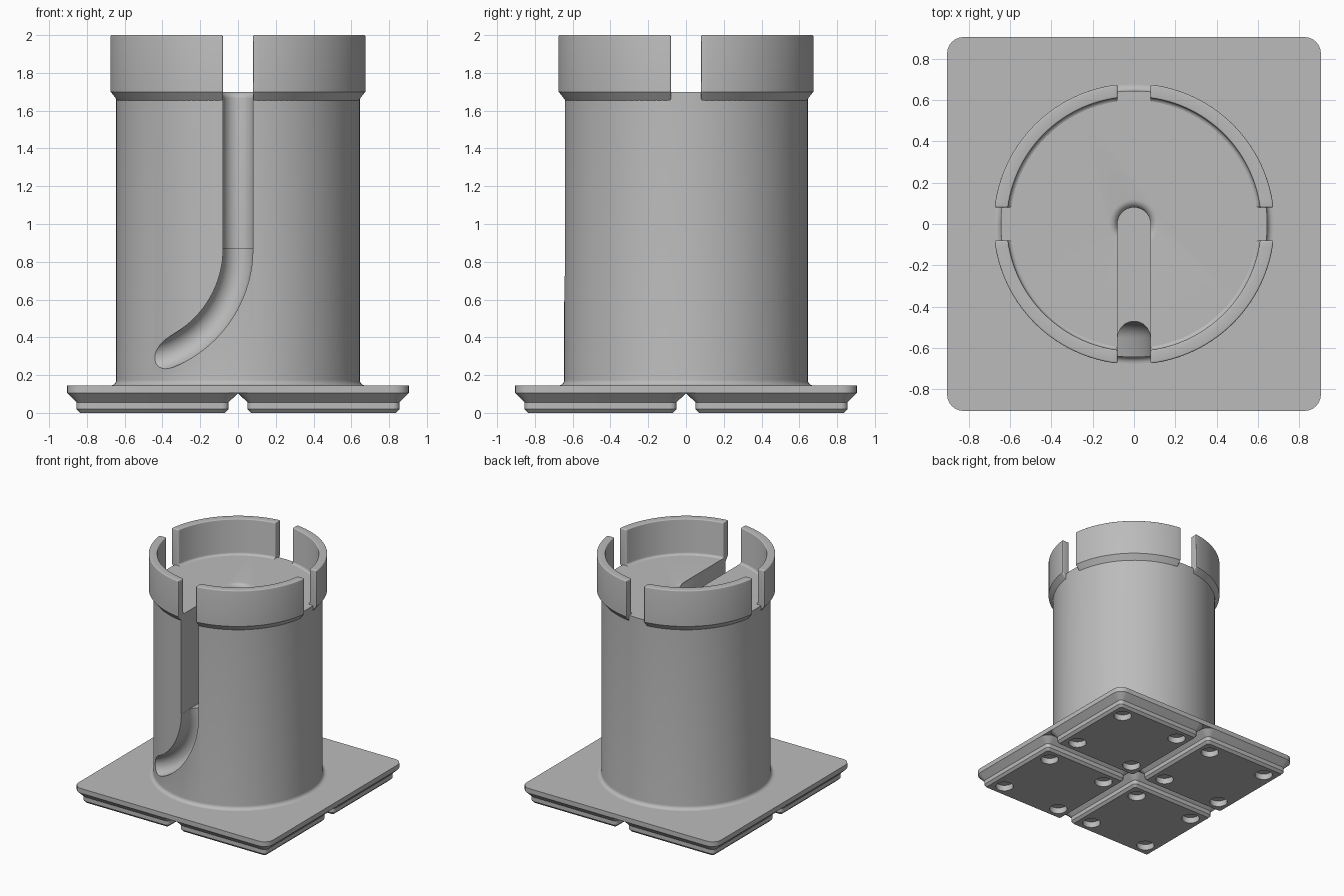
import bpy, bmesh
from math import sin, cos, asin, pi, radians

cube = bpy.data.objects.get("Cube")
if cube:
    bpy.data.objects.remove(cube, do_unlink=True)

grey = bpy.data.materials.new("plain grey")
grey.use_nodes = True
GREY = (0.5, 0.5, 0.5, 1)
grey.diffuse_color = GREY
grey.node_tree.nodes["Principled BSDF"].inputs["Base Color"].default_value = GREY


def loft(name, loops):
    """Skin equal-length closed loops and cap both ends."""
    bm = bmesh.new()
    rows = [[bm.verts.new(p) for p in loop] for loop in loops]
    n = len(rows[0])
    for a, b in zip(rows, rows[1:]):
        for i in range(n):
            j = (i + 1) % n
            bm.faces.new((a[i], a[j], b[j], b[i]))
    bm.faces.new(rows[0])
    bm.faces.new(rows[-1])
    bmesh.ops.recalc_face_normals(bm, faces=bm.faces)
    mesh = bpy.data.meshes.new(name)
    bm.to_mesh(mesh)
    bm.free()
    mesh.materials.append(grey)
    ob = bpy.data.objects.new(name, mesh)
    bpy.context.collection.objects.link(ob)
    return ob


def apply(ob, mod):
    bpy.context.view_layer.objects.active = ob
    bpy.ops.object.modifier_apply(modifier=mod.name)


def cut(ob, cutter):
    mod = ob.modifiers.new("cut", "BOOLEAN")
    mod.operation, mod.solver, mod.object = "DIFFERENCE", "EXACT", cutter
    apply(ob, mod)
    bpy.data.objects.remove(cutter, do_unlink=True)


def smooth(ob, angle=32):
    ob.data.shade_smooth()
    ob.data.set_sharp_from_angle(angle=radians(angle))


def ring(r, z, n=96, x=0, y=0):
    return [(x + r * cos(2 * pi * i / n), y + r * sin(2 * pi * i / n), z) for i in range(n)]


def lathe(name, profile, n=96):
    return loft(name, [ring(r, z, n) for r, z in profile])


def rounded_square(half, r, z, steps=6):
    pts = []
    for k, (sx, sy) in enumerate([(1, 1), (-1, 1), (-1, -1), (1, -1)]):
        for i in range(steps + 1):
            a = (k + i / steps) * pi / 2
            pts.append((sx * (half - r) + r * cos(a), sy * (half - r) + r * sin(a), z))
    return pts


def u_outline(r, centre, steps=16):
    """U shape, round towards the back and open towards the front."""
    arc = [(r * cos(pi * i / steps), centre + r * sin(pi * i / steps)) for i in range(steps + 1)]
    return [(r, -0.8)] + arc + [(-r, -0.8)]


# Base plate
plate = loft("base_plate", [rounded_square(0.905, 0.08, z) for z in (0.105, 0.145)])
smooth(plate)

# Four stepped feet with magnet holes, sharing one mesh
foot = loft("foot", [rounded_square(h, r, z) for h, r, z in
                     [(0.383, 0.015, 0), (0.402, 0.034, 0.02),
                      (0.402, 0.034, 0.055), (0.4525, 0.08, 0.105)]])
for sx in (-1, 1):
    for sy in (-1, 1):
        cut(foot, loft("hole", [ring(0.07, z, 32, sx * 0.28, sy * 0.28) for z in (-0.05, 0.05)]))
smooth(foot)
for i, (sx, sy) in enumerate([(1, 1), (-1, 1), (-1, -1), (1, -1)]):
    ob = foot if i == 0 else foot.copy()
    if i:
        bpy.context.collection.objects.link(ob)
    ob.name = f"foot_{i + 1}"
    ob.location = (sx * 0.4525, sy * 0.4525, 0)

# Solid drum with a fillet where it meets the plate
R, FLOOR = 0.645, 1.70
fillet = [(R + 0.03 * (1 - sin(t)), 0.175 - 0.03 * cos(t)) for t in (i * pi / 12 for i in range(7))]
drum = lathe("drum", [(R + 0.03, 0.13)] + fillet + [(R, FLOOR)], 128)

# Deep slot from the centre to the front
cut(drum, loft("slot", [[(x, y, z) for x, y in u_outline(0.08, 0)] for z in (0.87, 1.8)]))

# Curved groove that runs out on the front right of the drum
BEND = 0.6
section = u_outline(0.079, -0.55)
sweep = [[(u, v, 0.9) for u, v in section]]
for i in range(25):
    a = i / 24 * pi / 2
    sweep.append([(-BEND + (BEND + u) * cos(a), v, 0.87 - (BEND + u) * sin(a)) for u, v in section])
cut(drum, loft("groove", sweep))

# Rounded mouth at the centre of the floor
mouth = [(0.119 - 0.04 * cos(t), FLOOR - 0.04 + 0.04 * sin(t)) for t in (i * pi / 12 for i in range(7))]
cut(drum, lathe("mouth", mouth + [(0.119, 1.75)], 48))
smooth(drum)

# Rim in four quarter segments with rounded ends
inner = [(0.615 - 0.02 * (1 - cos(t)), 1.72 - 0.02 * sin(t)) for t in (i * pi / 8 for i in range(5))]
profile = [(R, 1.655), (0.68, FLOOR), (0.68, 2.0), (0.615, 2.0)] + inner + [(0.595, 1.655)]
STEPS = 28
for k in range(4):
    loops = []
    for i in range(STEPS + 1):
        loop = []
        for r, z in profile:
            gap = asin(0.08 / r)
            a = k * pi / 2 + gap + i / STEPS * (pi / 2 - 2 * gap)
            loop.append((r * cos(a), r * sin(a), z))
        loops.append(loop)
    segment = loft(f"rim_segment_{k + 1}", loops)
    bevel = segment.modifiers.new("round", "BEVEL")
    bevel.width, bevel.segments = 0.02, 4
    bevel.limit_method, bevel.angle_limit = "ANGLE", radians(60)
    apply(segment, bevel)
    smooth(segment)
